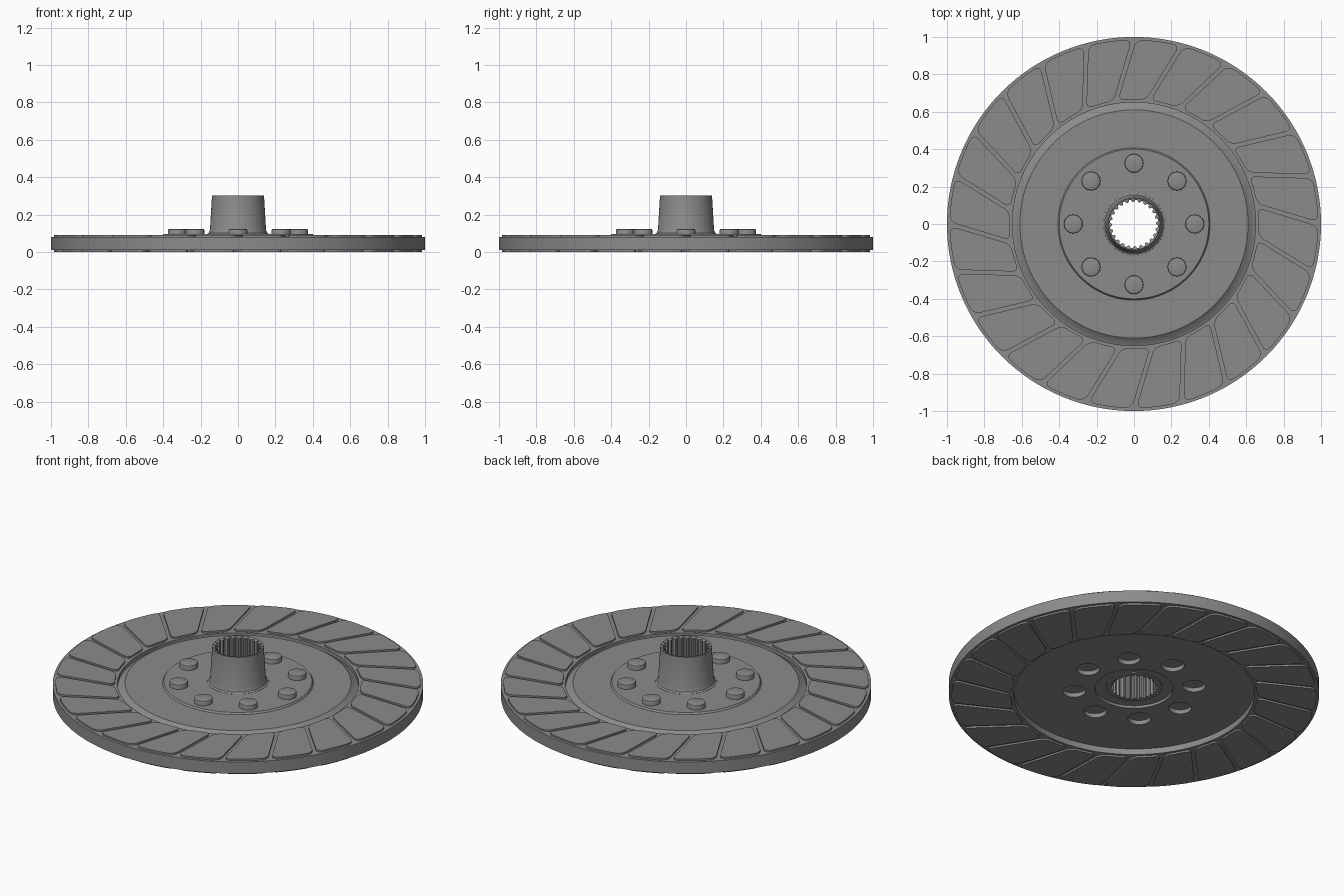
import bpy, bmesh
from math import sin, cos, pi, radians
from mathutils import Matrix, Vector

if "Cube" in bpy.data.objects:
    bpy.data.objects.remove(bpy.data.objects["Cube"], do_unlink=True)

steel = bpy.data.materials.new("steel grey")
steel.use_nodes = True
GREY = (0.26, 0.26, 0.26, 1)
steel.diffuse_color = GREY
steel.node_tree.nodes["Principled BSDF"].inputs["Base Color"].default_value = GREY


def finish(name, bm, smooth=True):
    """Turn a bmesh into a named object with the shared material."""
    bmesh.ops.recalc_face_normals(bm, faces=bm.faces)
    mesh = bpy.data.meshes.new(name)
    bm.to_mesh(mesh)
    bm.free()
    mesh.materials.append(steel)
    ob = bpy.data.objects.new(name, mesh)
    bpy.context.collection.objects.link(ob)
    if smooth:
        shade(ob)
    return ob


def activate(ob):
    bpy.ops.object.select_all(action='DESELECT')
    ob.select_set(True)
    bpy.context.view_layer.objects.active = ob


def shade(ob):
    activate(ob)
    bpy.ops.object.shade_smooth_by_angle(angle=radians(30))


def revolve(profile, steps):
    """Spin a closed profile; a radius may be a function of the step."""
    bm = bmesh.new()
    rings = []
    for r, z in profile:
        ring = []
        for i in range(steps):
            a = 2 * pi * i / steps
            rad = r(i) if callable(r) else r
            ring.append(bm.verts.new((rad * cos(a), rad * sin(a), z)))
        rings.append(ring)
    for k, low in enumerate(rings):
        high = rings[(k + 1) % len(rings)]
        for i in range(steps):
            j = (i + 1) % steps
            bm.faces.new((low[i], low[j], high[j], high[i]))
    return bm


def cylinders(radius, z0, z1, bevel=0):
    """Eight cylinders on the rivet circle."""
    bm = bmesh.new()
    for k in range(8):
        a = k * pi / 4
        place = Matrix.Translation((0.325 * cos(a), 0.325 * sin(a), (z0 + z1) / 2))
        bmesh.ops.create_cone(bm, cap_ends=True, segments=32, radius1=radius,
                              radius2=radius, depth=z1 - z0, matrix=place)
    if bevel:
        rims = [e for e in bm.edges if all(v.co.z > z1 - 0.001 for v in e.verts)]
        bmesh.ops.bevel(bm, geom=rims, offset=bevel, segments=2,
                        profile=0.5, affect='EDGES')
    return bm


# Outer carrier ring
finish("carrier_ring", revolve([(0.65, 0.01), (1, 0.01), (1, 0.08), (0.65, 0.08)], 128))

# Inner disc with raised flange, sloping edge and recessed underside
disc = finish("inner_disc", revolve([
    (0.14, 0.06), (0.21, 0.06), (0.21, 0.045), (0.655, 0.045), (0.655, 0.055),
    (0.64, 0.06), (0.61, 0.085), (0.407, 0.085), (0.40, 0.095), (0.14, 0.095)], 128))

# Rivet sockets in the underside
cutter = finish("rivet_socket_cutter", cylinders(0.062, 0.02, 0.07), smooth=False)
cutter.hide_render = True
cut = disc.modifiers.new("sockets", 'BOOLEAN')
cut.operation = 'DIFFERENCE'
cut.solver = 'EXACT'
cut.object = cutter
activate(disc)
bpy.ops.object.modifier_apply(modifier=cut.name)
bpy.data.objects.remove(cutter, do_unlink=True)
shade(disc)

# Rivet heads on the flange
finish("rivet_heads", cylinders(0.05, 0.09, 0.123, bevel=0.006))


# Tapered hub with splined bore
def spline(i):
    return 0.118 if i % 4 < 2 else 0.13


finish("splined_hub", revolve([
    (spline, 0.055), (0.15, 0.055), (0.168, 0.09), (0.166, 0.096), (0.156, 0.102),
    (0.15, 0.118), (0.139, 0.302), (0.133, 0.302), (spline, 0.297)], 96))

# Friction pads: skewed, rounded plates around both faces of the ring
PADS, R_IN, R_OUT = 24, 0.665, 0.985
STEP, SKEW, HALF_GAP = 2 * pi / PADS, radians(8.5), 0.011


def pad_arc(radius, shift, parts):
    a0 = shift + HALF_GAP / radius
    a1 = shift + STEP - HALF_GAP / radius
    return [Vector((radius * cos(a), radius * sin(a), 0))
            for a in (a0 + (a1 - a0) * k / parts for k in range(parts + 1))]


def friction_pads(name, flip):
    bm = bmesh.new()
    outer, inner = pad_arc(R_OUT, 0, 4), pad_arc(R_IN, SKEW, 3)
    verts = [bm.verts.new(p) for p in outer + inner[::-1]]
    bm.faces.new(verts)
    n = len(outer)
    corners = [verts[0], verts[n - 1], verts[n], verts[-1]]
    bmesh.ops.bevel(bm, geom=corners, offset=0.036, segments=4,
                    profile=0.5, affect='VERTICES')
    made = bmesh.ops.extrude_face_region(bm, geom=bm.faces[:])["geom"]
    top = [g for g in made if isinstance(g, bmesh.types.BMVert)]
    bmesh.ops.translate(bm, verts=top, vec=(0, 0, 0.012))
    bmesh.ops.translate(bm, verts=bm.verts, vec=(0, 0, 0.078))
    first = bm.verts[:] + bm.edges[:] + bm.faces[:]
    for k in range(1, PADS):
        copy = bmesh.ops.duplicate(bm, geom=first)["geom"]
        bmesh.ops.rotate(bm, cent=(0, 0, 0), matrix=Matrix.Rotation(k * STEP, 3, 'Z'),
                         verts=[g for g in copy if isinstance(g, bmesh.types.BMVert)])
    if flip:
        bmesh.ops.rotate(bm, cent=(0, 0, 0.045), matrix=Matrix.Rotation(pi, 3, 'X'),
                         verts=bm.verts)
    finish(name, bm)


friction_pads("upper_friction_pads", False)
friction_pads("lower_friction_pads", True)
